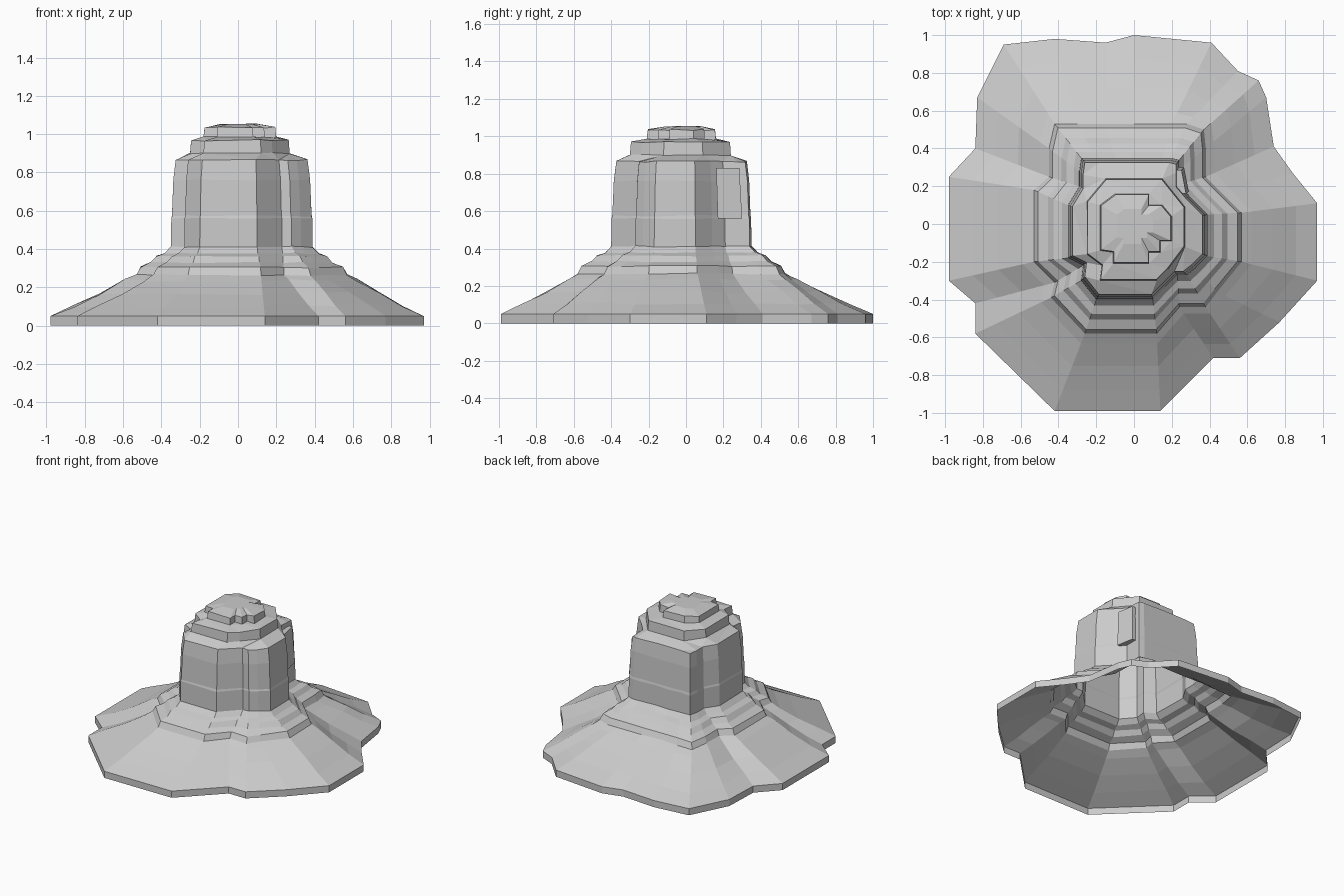
import bpy, bmesh, random
from mathutils import Vector

if "Cube" in bpy.data.objects:
    bpy.data.objects.remove(bpy.data.objects["Cube"])

random.seed(4)

# Matching outlines (same point count), going left -> front -> right -> back
ground = [(-.98, .25), (-.98, -.30), (-.84, -.42), (-.84, -.58), (-.42, -.99), (.14, -.99),
          (.42, -.71), (.56, -.71), (.77, -.52), (.97, -.30), (.97, .11), (.84, .27),
          (.74, .41), (.70, .67), (.66, .76), (.55, .81), (.41, .96), (0, 1), (-.15, .96),
          (-.42, .98), (-.69, .95), (-.83, .67), (-.84, .40)]
shoulder = [(-.53, .18), (-.53, -.20), (-.42, -.31), (-.44, -.39), (-.26, -.58), (.12, -.58),
            (.24, -.44), (.38, -.44), (.44, -.36), (.57, -.20), (.57, .06), (.46, .17),
            (.38, .25), (.38, .40), (.37, .50), (.28, .53), (.20, .53), (0, .53), (-.15, .53),
            (-.30, .53), (-.42, .53), (-.45, .40), (-.45, .25)]
cliff = [(-.35, .10), (-.35, -.18), (-.27, -.22), (-.28, -.30), (-.20, -.40), (.10, -.40),
         (.23, -.27), (.28, -.27), (.33, -.23), (.39, -.17), (.39, .05), (.30, .14),
         (.24, .21), (.24, .29), (.24, .34), (.20, .35), (.15, .35), (0, .35), (-.10, .35),
         (-.20, .35), (-.28, .35), (-.29, .28), (-.29, .20)]
# Stepped summit outlines
tier = [(-.25, .12), (-.25, -.16), (-.17, -.22), (-.18, -.30), (.12, -.30), (.18, -.24),
        (.27, -.12), (.27, .09), (.15, .24), (-.15, .24)]
cap = [(-.18, .10), (-.18, -.14), (-.11, -.15), (-.11, -.21), (.08, -.21), (.08, -.15),
       (.14, -.15), (.14, -.09), (.20, -.09), (.20, .04), (.15, .10), (.08, .10),
       (.08, .16), (-.10, .16)]

bm = bmesh.new()


def ring(pts, z, jitter=0.0):
    return [bm.verts.new((x, y, z + random.uniform(-jitter, jitter))) for x, y in pts]


def mix(a, b, t):
    return [tuple(Vector(p).lerp(Vector(q), t)) for p, q in zip(a, b)]


def scaled(pts, s):
    return [(x * s, y * s) for x, y in pts]


def bridge(a, b):
    n = len(a)
    for i in range(n):
        j = (i + 1) % n
        bm.faces.new((a[i], a[j], b[j], b[i]))


def loft(rings):
    for a, b in zip(rings, rings[1:]):
        bridge(a, b)
    return rings[-1]


def ledge(outer, inner):
    """Fill the near-flat shelf between two unlike outlines."""
    edges = []
    for loop in (outer, inner):
        for i, v in enumerate(loop):
            w = loop[(i + 1) % len(loop)]
            edges.append(bm.edges.get((v, w)) or bm.edges.new((v, w)))
    bmesh.ops.triangle_fill(bm, edges=edges, use_beauty=True, normal=(0, 0, 1))


# Rim and scree slope, then stepped shoulder, then cliff walls
rings = [ring(ground, 0)]
for t, z, j in [(0, .05, 0), (.28, .105, .008), (.58, .168, .008), (.87, .238, .008), (1, .265, .005)]:
    rings.append(ring(mix(ground, shoulder, t), z, j))
for t, z in [(.12, .305), (.42, .33), (.58, .362), (.82, .378), (1, .412)]:
    rings.append(ring(mix(shoulder, cliff, t), z, .004))
for s, z in [(.995, .56), (.985, .575), (.965, .76), (.93, .865)]:
    rings.append(ring(scaled(cliff, s), z, .004))
rim = loft(rings)

# Middle tier
tier_low = ring(tier, .90, .004)
tier_top = ring(scaled(tier, .98), .968, .004)
ledge(rim, tier_low)
bridge(tier_low, tier_top)

# Summit cap with a shallow peak
cap_low = ring(cap, .985, .004)
cap_top = ring(scaled(cap, .97), 1.035, .004)
ledge(tier_top, cap_low)
bridge(cap_low, cap_top)
dome = ring(scaled(cap, .5), 1.052, .003)
bridge(cap_top, dome)
bm.faces.new(dome)

bmesh.ops.recalc_face_normals(bm, faces=bm.faces)
if sum(f.normal.z * f.calc_area() for f in bm.faces) < 0:
    bmesh.ops.reverse_faces(bm, faces=bm.faces)
mesh = bpy.data.meshes.new("rock_butte")
bm.to_mesh(mesh)
bm.free()
bpy.context.collection.objects.link(bpy.data.objects.new("rock_butte", mesh))

# Overhanging slab in the back right notch
bm = bmesh.new()
slab = [(.20, .17), (.29, .17), (.265, .30), (.20, .30)]
low, high = ring(slab, .56), ring(scaled(slab, .95), .83)
bridge(low, high)
bm.faces.new(high)
bm.faces.new(low[::-1])
bmesh.ops.recalc_face_normals(bm, faces=bm.faces)
mesh = bpy.data.meshes.new("cliff_slab")
bm.to_mesh(mesh)
bm.free()
bpy.context.collection.objects.link(bpy.data.objects.new("cliff_slab", mesh))
